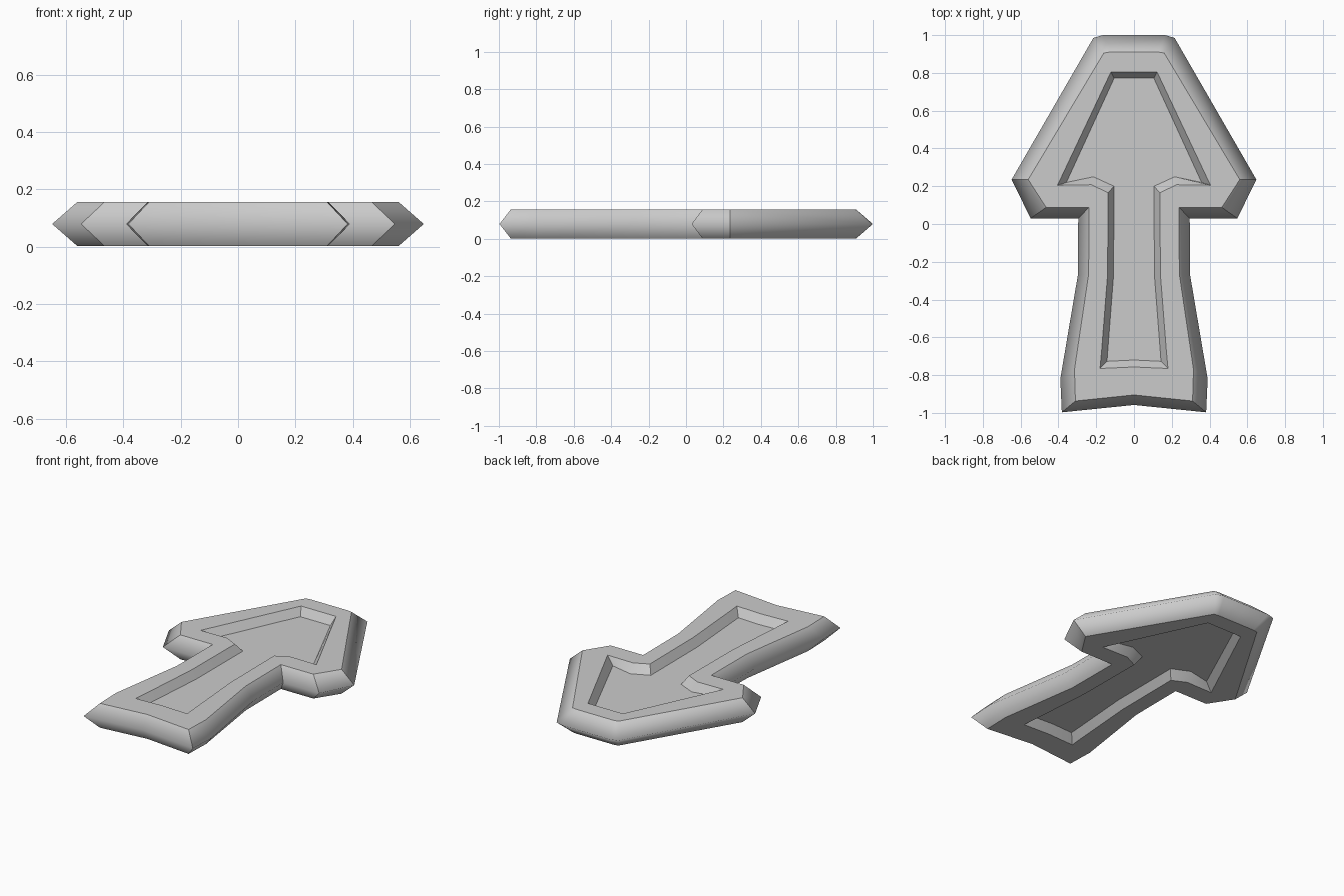
import bpy, bmesh, math

cube = bpy.data.objects.get("Cube")
if cube:
    bpy.data.objects.remove(cube)

# Right-hand halves of each outline, running from the tip to the tail
EDGE = [(0, 1), (.165, 1), (.215, .985), (.648, .235), (.547, .03), (.295, .03),
        (.297, -.27), (.39, -.82), (.382, -.997), (0, -.958)]
RIM = [(0, .91), (.13, .91), (.16, .905), (.56, .235), (.465, .088), (.238, .088),
       (.24, -.265), (.315, -.77), (.31, -.937), (0, -.905)]
GROOVE = [(0, .805), (.08, .805), (.122, .805), (.405, .205), (.225, .208), (.137, .165),
          (.14, -.27), (.172, -.68), (.18, -.765), (0, -.757)]
FLOOR = [(0, .772), (.07, .772), (.105, .772), (.358, .22), (.215, .25), (.106, .2),
         (.108, -.27), (.138, -.66), (.143, -.727), (0, -.72)]
MIDDLE, RIM_HEIGHT, FLOOR_HEIGHT = .079, .077, .027


def loop(bm, half, z):
    """Mirror a half outline into a closed ring of vertices."""
    full = half + [(-x, y) for x, y in half[-2:0:-1]]
    return [bm.verts.new((x, y, z)) for x, y in full]


def bridge(bm, a, b):
    for i in range(len(a)):
        j = (i + 1) % len(a)
        bm.faces.new((a[i], a[j], b[j], b[i]))


# Arrow body: bevelled edge, flat rim, sunken panel on both sides
bm = bmesh.new()
edge = loop(bm, EDGE, MIDDLE)
for side in (1, -1):
    rings = [edge] + [loop(bm, half, MIDDLE + side * h) for half, h in
                      ((RIM, RIM_HEIGHT), (GROOVE, RIM_HEIGHT), (FLOOR, FLOOR_HEIGHT))]
    for a, b in zip(rings, rings[1:]):
        bridge(bm, a, b)
    bm.faces.new(rings[-1])
bmesh.ops.recalc_face_normals(bm, faces=bm.faces)

# Smooth shading, rounded over the outer edge and sharp at other corners
middle = set(edge)
for f in bm.faces:
    f.smooth = True
for e in bm.edges:
    around = e.verts[0] in middle and e.verts[1] in middle
    e.smooth = around or e.calc_face_angle(0) < math.radians(30)

mesh = bpy.data.meshes.new("arrow_plate")
bm.to_mesh(mesh)
bm.free()

# Plain grey
grey = bpy.data.materials.new("grey")
grey.use_nodes = True
colour = (.6, .6, .6, 1)
grey.diffuse_color = colour
grey.node_tree.nodes["Principled BSDF"].inputs["Base Color"].default_value = colour
mesh.materials.append(grey)

arrow = bpy.data.objects.new("arrow_plate", mesh)
bpy.context.collection.objects.link(arrow)
